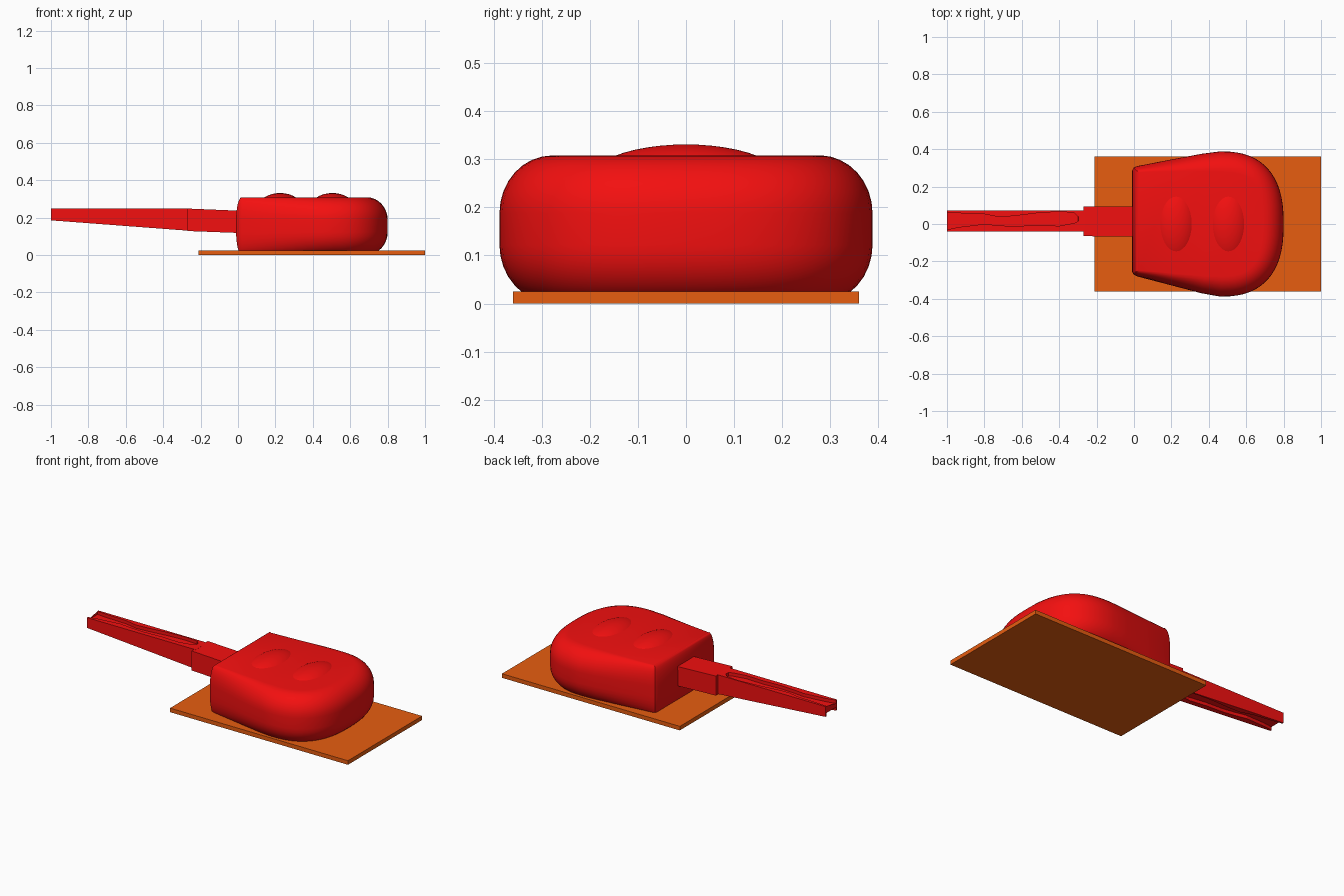
import bpy, bmesh, math
from mathutils import Vector

if "Cube" in bpy.data.objects:
    bpy.data.objects.remove(bpy.data.objects["Cube"])


def material(name, rgb):
    m = bpy.data.materials.new(name)
    m.diffuse_color = (*rgb, 1)
    m.use_nodes = True
    m.node_tree.nodes["Principled BSDF"].inputs["Base Color"].default_value = m.diffuse_color
    return m


RED = material("red", (0.9, 0.005, 0.005))
ORANGE = material("orange", (0.8, 0.11, 0.005))


def loft(name, rings, mat, smooth=False):
    """Skin a list of equal-length closed rings and cap both ends."""
    bm = bmesh.new()
    vs = [[bm.verts.new(p) for p in r] for r in rings]
    n = len(vs[0])
    for a, b in zip(vs, vs[1:]):
        for i in range(n):
            j = (i + 1) % n
            bm.faces.new((a[i], a[j], b[j], b[i]))
    caps = [bm.faces.new(vs[0][::-1]), bm.faces.new(vs[-1])]
    bmesh.ops.triangulate(bm, faces=caps)
    bmesh.ops.recalc_face_normals(bm, faces=bm.faces[:])
    me = bpy.data.meshes.new(name)
    bm.to_mesh(me)
    bm.free()
    me.materials.append(mat)
    ob = bpy.data.objects.new(name, me)
    bpy.context.collection.objects.link(ob)
    if smooth:
        shade(ob)
    return ob


def shade(ob):
    bpy.ops.object.select_all(action='DESELECT')
    ob.select_set(True)
    bpy.context.view_layer.objects.active = ob
    bpy.ops.object.shade_smooth_by_angle(angle=math.radians(40))


def rect(x, y0, y1, z0, z1):
    return [(x, y0, z0), (x, y1, z0), (x, y1, z1), (x, y0, z1)]


# base plate
loft("base_plate", [rect(x, -0.36, 0.36, 0, 0.025) for x in (-0.21, 1.0)], ORANGE)

# key head: tapered sides running into a round nose
outline = [(-0.01, -0.255), (-0.002, -0.27), (0.02, -0.281), (0.2, -0.328), (0.36, -0.37)]
for i in range(33):
    a = math.radians(-90 + 180 * i / 32)
    c, s = max(math.cos(a), 0) ** 0.8, abs(math.sin(a)) ** 0.8
    outline.append((0.46 + 0.34 * c, math.copysign(0.388 * s, a)))
outline += [(0.36, 0.375), (0.2, 0.345), (0.02, 0.31), (-0.002, 0.302), (-0.01, 0.285)]


def inset_ring(t, z):
    ring, n = [], len(outline)
    for i, (x, y) in enumerate(outline):
        p, q = Vector(outline[i - 1]), Vector(outline[(i + 1) % n])
        d = (q - p).normalized()
        w = (0.03 + 0.08 * min(max(x / 0.45, 0), 1)) * t
        ring.append((x - d.y * w, y + d.x * w, z))
    return ring


R, LOW, TOP, STEPS = 0.12, 0.002, 0.308, 8
half = [(1 - math.cos(a), R * (1 - math.sin(a)))
        for a in (math.pi / 2 * k / STEPS for k in range(STEPS + 1))]
rings = [inset_ring(t, LOW + h) for t, h in reversed(half)]
rings += [inset_ring(t, TOP - h) for t, h in half]
loft("key_head", rings, RED, True)

# two domed buttons
for i, x in enumerate((0.225, 0.505)):
    bpy.ops.mesh.primitive_uv_sphere_add(segments=32, ring_count=24, location=(x, 0, 0.25))
    ob = bpy.context.object
    ob.name = f"button_{i + 1}"
    ob.scale = (0.12, 0.21, 0.081)
    ob.data.materials.append(RED)
    shade(ob)

# collar joining blade and head
loft("collar", [rect(-0.27, -0.065, 0.093, 0.128, 0.248),
                rect(0.02, -0.068, 0.093, 0.117, 0.236)], RED)

# blade with a wavy groove above and below: x, groove low y, groove high y, depth
stations = [(-1.0, -0.03, 0.063, 0.02), (-0.94, -0.017, 0.058, 0.02),
            (-0.8, 0.0, 0.053, 0.02), (-0.72, -0.008, 0.037, 0.02),
            (-0.64, -0.012, 0.043, 0.02), (-0.52, -0.006, 0.058, 0.02),
            (-0.4, -0.01, 0.066, 0.02), (-0.32, 0.005, 0.06, 0.02),
            (-0.3, 0.015, 0.04, 0.02), (-0.298, 0.015, 0.04, 0), (-0.26, 0.015, 0.04, 0)]
rings = []
for x, g0, g1, d in stations:
    lo, hi = 0.185 - 0.055 * (x + 1) / 0.73, 0.248
    rings.append([(x, -0.04, lo), (x, g0, lo), (x, g0, lo + d), (x, g1, lo + d),
                  (x, g1, lo), (x, 0.073, lo), (x, 0.073, hi), (x, g1, hi),
                  (x, g1, hi - d), (x, g0, hi - d), (x, g0, hi), (x, -0.04, hi)])
loft("blade", rings, RED)
